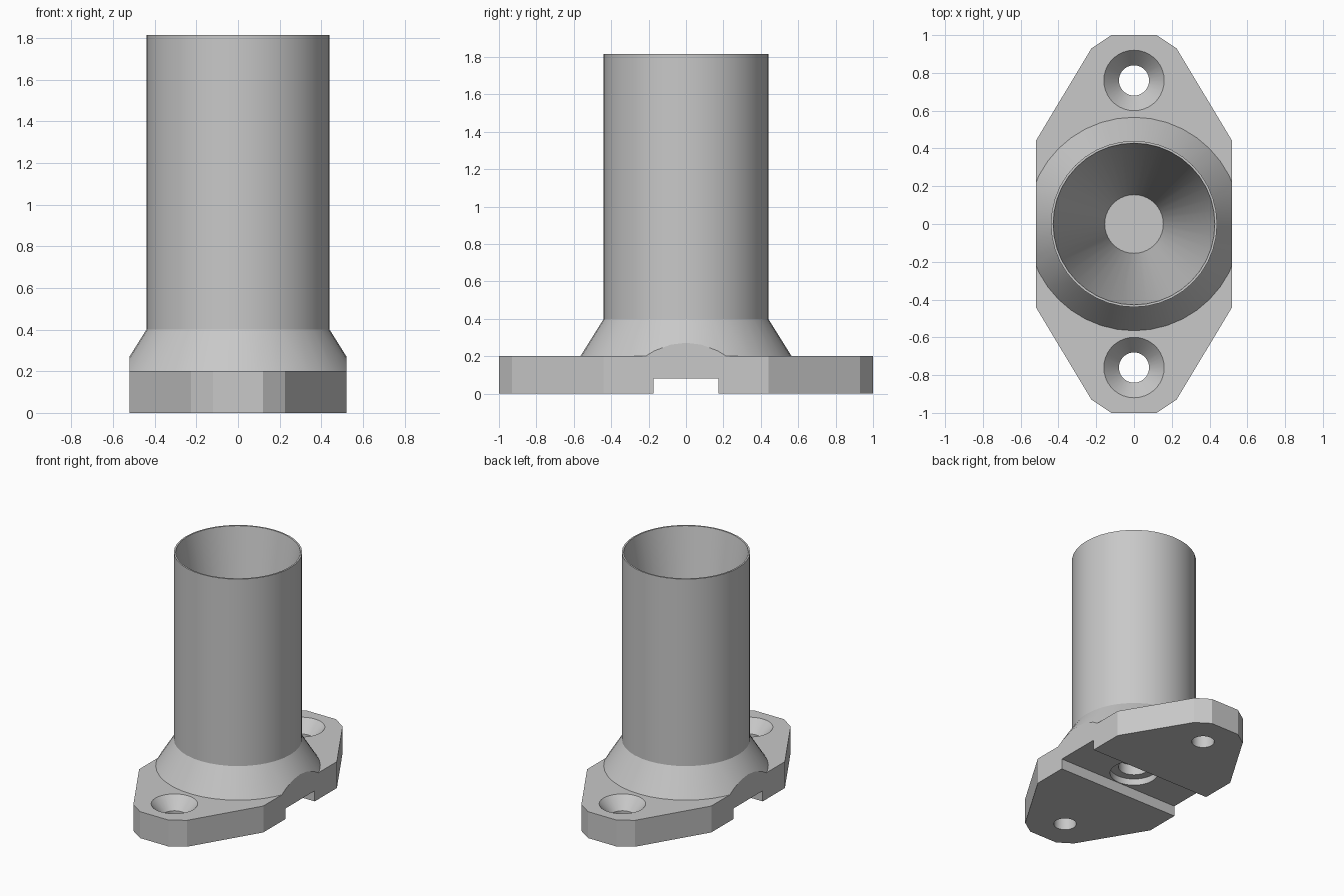
import bpy, bmesh, math

cube = bpy.data.objects.get("Cube")
if cube:
    bpy.data.objects.remove(cube, do_unlink=True)

grey = bpy.data.materials.new("light_grey")
grey.use_nodes = True
colour = (0.58, 0.58, 0.58, 1)
grey.diffuse_color = colour
grey.node_tree.nodes["Principled BSDF"].inputs["Base Color"].default_value = colour


def finish(bm, name):
    bmesh.ops.recalc_face_normals(bm, faces=bm.faces)
    mesh = bpy.data.meshes.new(name)
    bm.to_mesh(mesh)
    bm.free()
    mesh.materials.append(grey)
    obj = bpy.data.objects.new(name, mesh)
    bpy.context.collection.objects.link(obj)
    return obj


def lathe(name, profile, y=0, sides=36):
    """Revolve (radius, z) points into a closed solid."""
    bm = bmesh.new()
    rings = []
    for r, z in profile:
        rings.append([bm.verts.new((r * math.cos(2 * math.pi * i / sides),
                                    y + r * math.sin(2 * math.pi * i / sides), z))
                      for i in range(sides)])
    for a, b in zip(rings, rings[1:]):
        for i in range(sides):
            j = (i + 1) % sides
            bm.faces.new((a[i], a[j], b[j], b[i]))
    bm.faces.new(rings[0])
    bm.faces.new(rings[-1])
    return finish(bm, name)


def prism(name, outline, z0, z1):
    """Extrude an (x, y) outline upwards."""
    bm = bmesh.new()
    face = bm.faces.new([bm.verts.new((x, y, z0)) for x, y in outline])
    top = bmesh.ops.extrude_face_region(bm, geom=[face])["geom"]
    bmesh.ops.translate(bm, vec=(0, 0, z1 - z0),
                        verts=[v for v in top if isinstance(v, bmesh.types.BMVert)])
    return finish(bm, name)


def box(name, x, y, z0, z1):
    return prism(name, [(-x, -y), (x, -y), (x, y), (-x, y)], z0, z1)


def combine(obj, other, operation):
    mod = obj.modifiers.new(operation, "BOOLEAN")
    mod.operation = operation
    mod.solver = "EXACT"
    mod.object = other
    bpy.ops.object.select_all(action="DESELECT")
    bpy.context.view_layer.objects.active = obj
    obj.select_set(True)
    bpy.ops.object.modifier_apply(modifier=mod.name)
    bpy.data.objects.remove(other, do_unlink=True)


HALF = 0.52    # half width of the flange
TOP = 0.2      # flange thickness

# Tube with flared foot and tapered bore
holder = lathe("tube_on_flange", [(0.565, 0.1), (0.565, TOP), (0.44, 0.4), (0.44, 1.815),
                                  (0.428, 1.815), (0.155, 0.24)], sides=40)
combine(holder, box("side_trim", HALF, 1.2, -1, 3), "INTERSECT")

# Elongated mounting flange
quarter = [(HALF, 0.44), (0.225, 0.93), (0.12, 1.0)]
right_half = [(x, -y) for x, y in reversed(quarter)] + quarter
outline = right_half + [(-x, -y) for x, y in right_half]
combine(holder, prism("flange", outline, 0, TOP), "UNION")

# Cross slot underneath, with a stepped blind hole
combine(holder, box("slot", 1, 0.175, -0.1, 0.08), "DIFFERENCE")
combine(holder, lathe("blind_hole", [(0.17, 0), (0.17, 0.13), (0.11, 0.13), (0.11, 0.21)]),
        "DIFFERENCE")

# Countersunk screw holes
for side in (-1, 1):
    screw = [(0.08, -0.1), (0.08, 0.11), (0.16, TOP), (0.16, 0.3)]
    combine(holder, lathe("screw_hole", screw, y=0.76 * side), "DIFFERENCE")

bpy.ops.object.select_all(action="DESELECT")
bpy.context.view_layer.objects.active = holder
holder.select_set(True)
bpy.ops.object.shade_smooth_by_angle(angle=math.radians(25))
